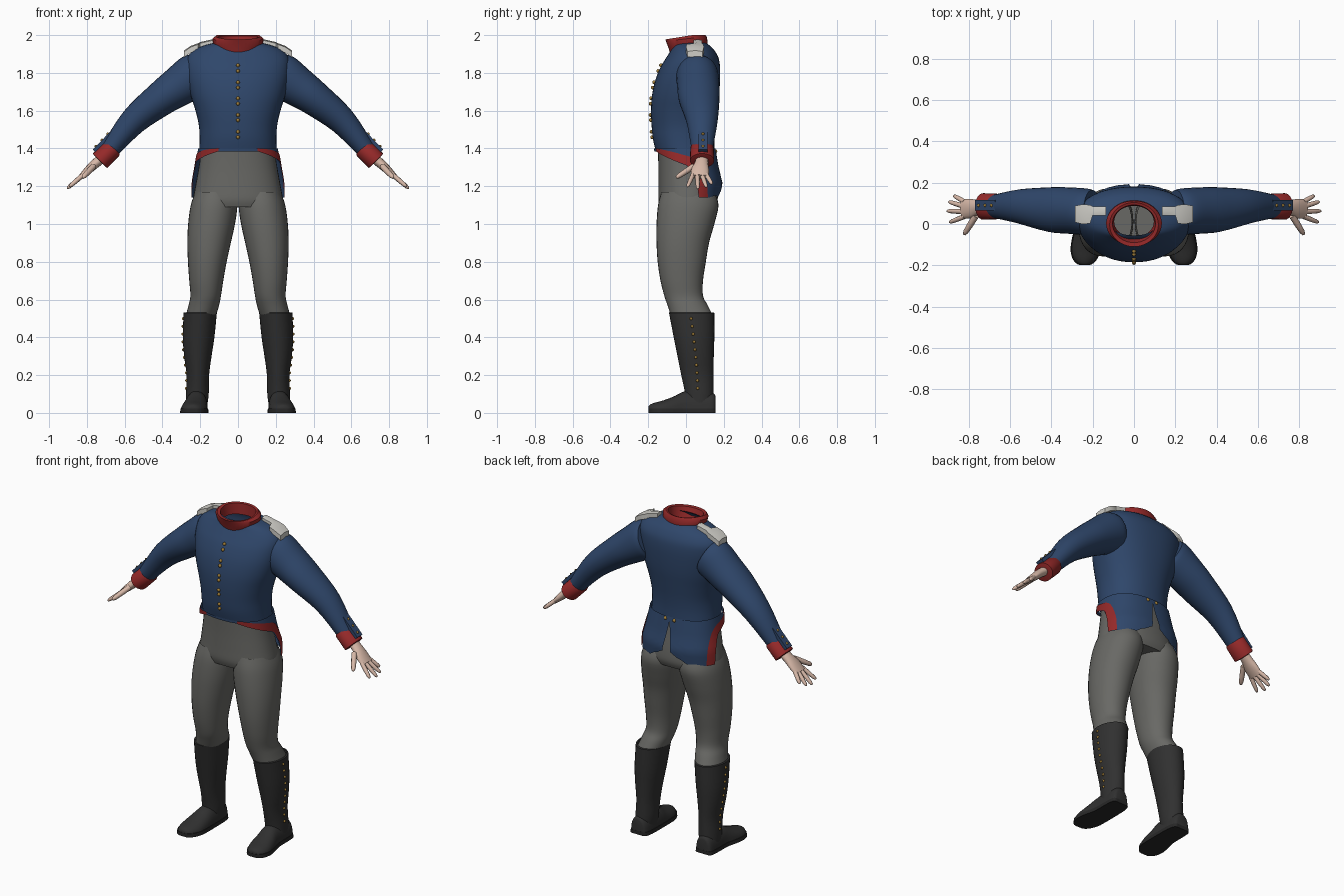
import bpy, bmesh, math
from mathutils import Vector, Matrix

if "Cube" in bpy.data.objects:
    bpy.data.objects.remove(bpy.data.objects["Cube"])


def colour(name, r, g, b):
    m = bpy.data.materials.new(name)
    m.diffuse_color = (r, g, b, 1)
    m.use_nodes = True
    m.node_tree.nodes["Principled BSDF"].inputs["Base Color"].default_value = m.diffuse_color
    return m


BLUE = colour("navy_cloth", 0.028, 0.062, 0.145)
RED = colour("red_cloth", 0.30, 0.022, 0.022)
GREY = colour("grey_cloth", 0.14, 0.14, 0.13)
BLACK = colour("black_leather", 0.030, 0.030, 0.030)
SOLE = colour("sole_leather", 0.020, 0.020, 0.020)
SKIN = colour("skin", 0.68, 0.48, 0.39)
GOLD = colour("brass", 0.36, 0.21, 0.04)
WHITE = colour("white_cloth", 0.62, 0.61, 0.57)


def finish(bm, name, mat, mirror=False, angle=45):
    bmesh.ops.recalc_face_normals(bm, faces=bm.faces[:])
    me = bpy.data.meshes.new(name)
    bm.to_mesh(me)
    bm.free()
    me.materials.append(mat)
    ob = bpy.data.objects.new(name, me)
    bpy.context.collection.objects.link(ob)
    if mirror:
        ob.modifiers.new("mirror", 'MIRROR').use_axis = (True, False, False)
    bpy.ops.object.select_all(action='DESELECT')
    ob.select_set(True)
    bpy.context.view_layer.objects.active = ob
    bpy.ops.object.shade_smooth_by_angle(angle=math.radians(angle))
    return ob


def spline(rows, per=4):
    """Resample rows with a Catmull-Rom curve."""
    out = []
    for i in range(len(rows) - 1):
        p = [rows[max(i - 1, 0)], rows[i], rows[i + 1], rows[min(i + 2, len(rows) - 1)]]
        for k in range(per):
            t = k / per
            out.append([0.5 * (2 * b + (c - a) * t + (2 * a - 5 * b + 4 * c - d) * t * t
                               + (3 * b - a - 3 * c + d) * t ** 3) for a, b, c, d in zip(*p)])
    return out + [list(rows[-1])]


def lerp_at(rows, v):
    """Linear lookup of the row whose first value is v (rows ascending)."""
    for a, b in zip(rows, rows[1:]):
        if v <= b[0]:
            t = max(0, (v - a[0]) / (b[0] - a[0]))
            return [p + (q - p) * t for p, q in zip(a, b)]
    return list(rows[-1])


def loft(bm, rings, closed=True, cap0=False, cap1=False):
    vs = [[bm.verts.new(p) for p in r] for r in rings]
    n = len(vs[0])
    for a, b in zip(vs, vs[1:]):
        for i in range(n if closed else n - 1):
            j = (i + 1) % n
            bm.faces.new((a[i], a[j], b[j], b[i]))
    if cap0:
        bm.faces.new(vs[0])
    if cap1:
        bm.faces.new(vs[-1])


def section(row, n=32, p=1.0):
    """Horizontal ring from (z, x_in, x_out, y_front, y_back)."""
    z, x0, x1, yf, yb = row
    ring = []
    for i in range(n):
        c, s = math.cos(math.tau * i / n), math.sin(math.tau * i / n)
        ring.append(((x0 + x1) / 2 + (x1 - x0) / 2 * math.copysign(abs(c) ** p, c),
                     (yf + yb) / 2 + (yb - yf) / 2 * math.copysign(abs(s) ** p, s), z))
    return ring


def tube(bm, rows, n=20, cap0=True, cap1=True):
    """Tube along (x, y, z, thickness radius, y radius)."""
    rings = []
    for i, r in enumerate(rows):
        a, b = rows[max(i - 1, 0)], rows[min(i + 1, len(rows) - 1)]
        t = (Vector(b[:3]) - Vector(a[:3])).normalized()
        side = (Vector((0, 1, 0)) - t * t.y).normalized()
        nor = t.cross(side)
        rings.append([Vector(r[:3]) + nor * r[3] * math.cos(math.tau * k / n)
                      + side * r[4] * math.sin(math.tau * k / n) for k in range(n)])
    loft(bm, rings, True, cap0, cap1)


def studs(name, pts, r, mirror=False):
    bm = bmesh.new()
    for p in pts:
        bmesh.ops.create_uvsphere(bm, u_segments=8, v_segments=6, radius=r,
                                  matrix=Matrix.Translation(p))
    finish(bm, name, GOLD, mirror)


# Jacket body: z, half width, front y, back y
BODY = [(1.385, .205, -.16, .15), (1.45, .203, -.175, .15), (1.52, .207, -.182, .155),
        (1.6, .225, -.185, .165), (1.68, .25, -.18, .175), (1.76, .268, -.163, .18),
        (1.83, .275, -.135, .18), (1.88, .268, -.105, .172), (1.92, .235, -.08, .15),
        (1.945, .18, -.068, .125), (1.96, .12, -.055, .105)]
body = spline(BODY)
bm = bmesh.new()
loft(bm, [section((z, -w, w, f, b), 48, .9) for z, w, f, b in body])
finish(bm, "jacket_body", BLUE, angle=60)

# Jacket tails: a skirt whose hem depends on the angle measured from the back
TAIL = [(1.14, .247, -.155, .182), (1.22, .242, -.155, .19), (1.3, .225, -.158, .17),
        (1.4, .208, -.166, .153)]
HEM = [(0, 1.20), (9, 1.175), (16, 1.165), (24, 1.145), (40, 1.15), (55, 1.14), (75, 1.14),
       (82, 1.25), (90, 1.31), (110, 1.337), (130, 1.36), (155, 1.385), (180, 1.385)]
INSET = [(58, 1.14), (64, 1.25), (76, 1.335), (98, 1.372), (128, 1.392), (155, 1.402)]


def tail_point(phi, z, off=0.0):
    _, w, f, b = lerp_at(TAIL, z)
    s, c = math.sin(math.radians(phi)), math.cos(math.radians(phi))
    return ((w + off) * abs(s) ** .85,
            (f + b) / 2 + ((b - f) / 2 + off) * math.copysign(abs(c) ** .85, c), z)


cols = []
for k in range(61):
    phi = 3 * k
    hem = lerp_at(HEM, phi)[1]
    col = []
    for j in range(11):
        z = 1.4 + (hem - 1.4) * j / 10
        gap = 5 * min(1, max(0, (1.37 - z) / .2)) * max(0, 1 - phi / 40)
        col.append(tail_point(phi + gap, z, .003))
    cols.append(col)
bm = bmesh.new()
loft(bm, cols, closed=False)
finish(bm, "jacket_tails", BLUE, True, 60)

# Red edging along the tails
bm = bmesh.new()
outer, inner = spline(HEM[6:12], 5), spline(INSET, 5)
loft(bm, [[tail_point(a + (c - a) * t / 4, b + (d - b) * t / 4, .007) for t in range(5)]
          for (a, b), (c, d) in zip(outer, inner)], closed=False)
finish(bm, "tail_edging", RED, True, 60)

# Collar: half width, front y, back y, front z, back z
bm = bmesh.new()
rings = []
for w, f, b, zf, zb in [(.12, -.078, .112, 1.885, 1.93), (.132, -.092, .114, 1.93, 1.955),
                        (.135, -.106, .112, 1.968, 1.985), (.118, -.11, .104, 1.977, 2.0),
                        (.104, -.09, .092, 1.975, 1.996), (.096, -.065, .088, 1.91, 1.93)]:
    rings.append([(x, y, zf + (zb - zf) * min(1, 1.5 * (y - f) / (b - f)))
                  for x, y, _ in section((0, -w, w, f, b), 40)])
loft(bm, rings)
finish(bm, "collar", RED)

# Sleeves and cuffs
bm = bmesh.new()
tube(bm, spline([(.20, .06, 1.80, .105, .105), (.235, .06, 1.782, .118, .112),
                 (.315, .065, 1.728, .106, .112), (.408, .07, 1.663, .092, .108),
                 (.552, .085, 1.546, .073, .083), (.68, .085, 1.39, .049, .055)]), 28)
finish(bm, "sleeve", BLUE, True, 60)
bm = bmesh.new()
tube(bm, [(.66, .085, 1.405, .048, .056), (.665, .085, 1.40, .053, .062),
          (.73, .085, 1.335, .054, .064), (.732, .085, 1.333, .044, .054)], 24)
finish(bm, "cuff", RED, True)

# Cuff tab on the outside of the forearm
along = Vector((.69, 0, -.72)).normalized()
out = Vector((.72, 0, .69)).normalized()
mid = Vector((.713, .09, 1.437))
rot = Matrix((along, Vector((0, 1, 0)), out)).transposed().to_4x4()
bm = bmesh.new()
bmesh.ops.create_cube(bm, size=1, matrix=Matrix.Translation(mid) @ rot
                      @ Matrix.Diagonal((.14, .05, .02, 1)))
finish(bm, "cuff_tab", BLUE, True)
studs("cuff_buttons", [mid + along * d + out * .01 for d in (-.045, 0, .045)], .008, True)

# Hands: palm, four fingers and a thumb
bm = bmesh.new()
tube(bm, spline([(.715, .085, 1.352, .026, .034), (.755, .082, 1.32, .025, .036),
                 (.79, .075, 1.288, .022, .047), (.83, .072, 1.25, .015, .047)], 3), 16)
for y0, tip in [(.108, (.872, .137, 1.212)), (.085, (.897, .108, 1.195)),
                (.060, (.905, .063, 1.187)), (.036, (.893, .008, 1.197)),
                (.040, (.822, -.052, 1.245))]:
    thumb = tip[1] < -.03
    base = Vector((.765, y0, 1.305) if thumb else (.82, y0, 1.26))
    t = Vector(tip)
    r = .016 if thumb else .0125
    tube(bm, [(*base.lerp(t, k), r * q, r * q)
              for k, q in ((0, 1), (.5, .95), (.85, .8), (.97, .5), (1, .15))], 8)
finish(bm, "hand", SKIN, True, 60)

# Shoulder straps, T-shaped with a sloping profile
bm = bmesh.new()
rows = []
for x, y0, y1, z in [(.135, .04, .085, 1.972), (.20, .04, .085, 1.957), (.212, .002, .092, 1.951),
                     (.25, .0, .095, 1.937), (.285, .008, .088, 1.913)]:
    rows.append([(x, y0, z - .03), (x, y0, z), (x, (y0 + y1) / 2, z + .006),
                 (x, y1, z), (x, y1, z - .03)])
loft(bm, rows, True, True, True)
finish(bm, "shoulder_strap", WHITE, True, 30)

# Front and back jacket buttons
front = []
for z in (1.84, 1.81, 1.75, 1.722, 1.665, 1.637, 1.577, 1.55, 1.488, 1.46):
    front.append((0, lerp_at(body, z)[2] - .003, z))
studs("front_buttons", front, .010)
studs("back_buttons", [(.03, .155, 1.385)], .011, True)

# Trousers: hips and legs
bm = bmesh.new()
loft(bm, [section((z, -w, w, f, b), 40, .9) for z, w, f, b in spline(
    [(1.42, .19, -.15, .135), (1.3, .208, -.146, .148), (1.2, .226, -.146, .163),
     (1.13, .238, -.146, .168), (1.09, .235, -.135, .155)])], cap1=True)
finish(bm, "trouser_hips", GREY, angle=60)
bm = bmesh.new()
loft(bm, [section(r, 32, .95) for r in spline(
    [(1.17, .012, .225, -.13, .15), (1.1, .003, .25, -.148, .172), (1.0, .016, .264, -.156, .15),
     (.9, .038, .268, -.156, .122), (.8, .06, .265, -.15, .105), (.7, .078, .258, -.135, .09),
     (.62, .09, .252, -.115, .09), (.57, .10, .262, -.098, .115), (.52, .115, .275, -.082, .14)])])
finish(bm, "trouser_leg", GREY, True, 60)

# Boot shafts with side buttons
shaft = spline([(.03, .165, .275, -.005, .145), (.1, .155, .275, -.005, .146),
                (.2, .153, .272, -.025, .145), (.3, .14, .285, -.045, .147),
                (.4, .125, .292, -.065, .15), (.53, .112, .288, -.09, .15)])
bm = bmesh.new()
loft(bm, [section(r) for r in shaft + [[.532, .12, .278, -.08, .14]]])
finish(bm, "boot_shaft", BLACK, True)
pts = []
for k in range(10):
    z = .13 + .041 * k
    y = .062 - .035 * (k / 9) ** 1.5
    _, x0, x1, f, b = lerp_at(shaft, z)
    u = (2 * y - f - b) / (b - f)
    pts.append(((x0 + x1) / 2 + (x1 - x0) / 2 * math.sqrt(1 - u * u), y, z))
studs("boot_buttons", pts, .008, True)

# Feet and soles: y, centre x, half width, height
FOOT = spline([(.156, .222, .035, .085), (.145, .222, .05, .1), (.10, .22, .058, .11),
               (.0, .22, .06, .112), (-.06, .227, .067, .085), (-.12, .233, .07, .062),
               (-.165, .237, .057, .05), (-.19, .238, .037, .04), (-.198, .238, .018, .03)], 3)
for name, mat, grow, top in (("boot_foot", BLACK, 0, None), ("boot_sole", SOLE, .004, .022)):
    rings = []
    for y, xc, w, h in FOOT:
        ring = []
        for i in range(24):
            c, s = math.cos(math.tau * i / 24), math.sin(math.tau * i / 24)
            z = (top if s > .05 else 0) if top else h * max(0, s) ** .7 + .004
            ring.append((xc + (w + grow) * c, y * (1 + grow), z))
        rings.append(ring)
    bm = bmesh.new()
    loft(bm, rings, True, True, True)
    finish(bm, name, mat, True, 40)
